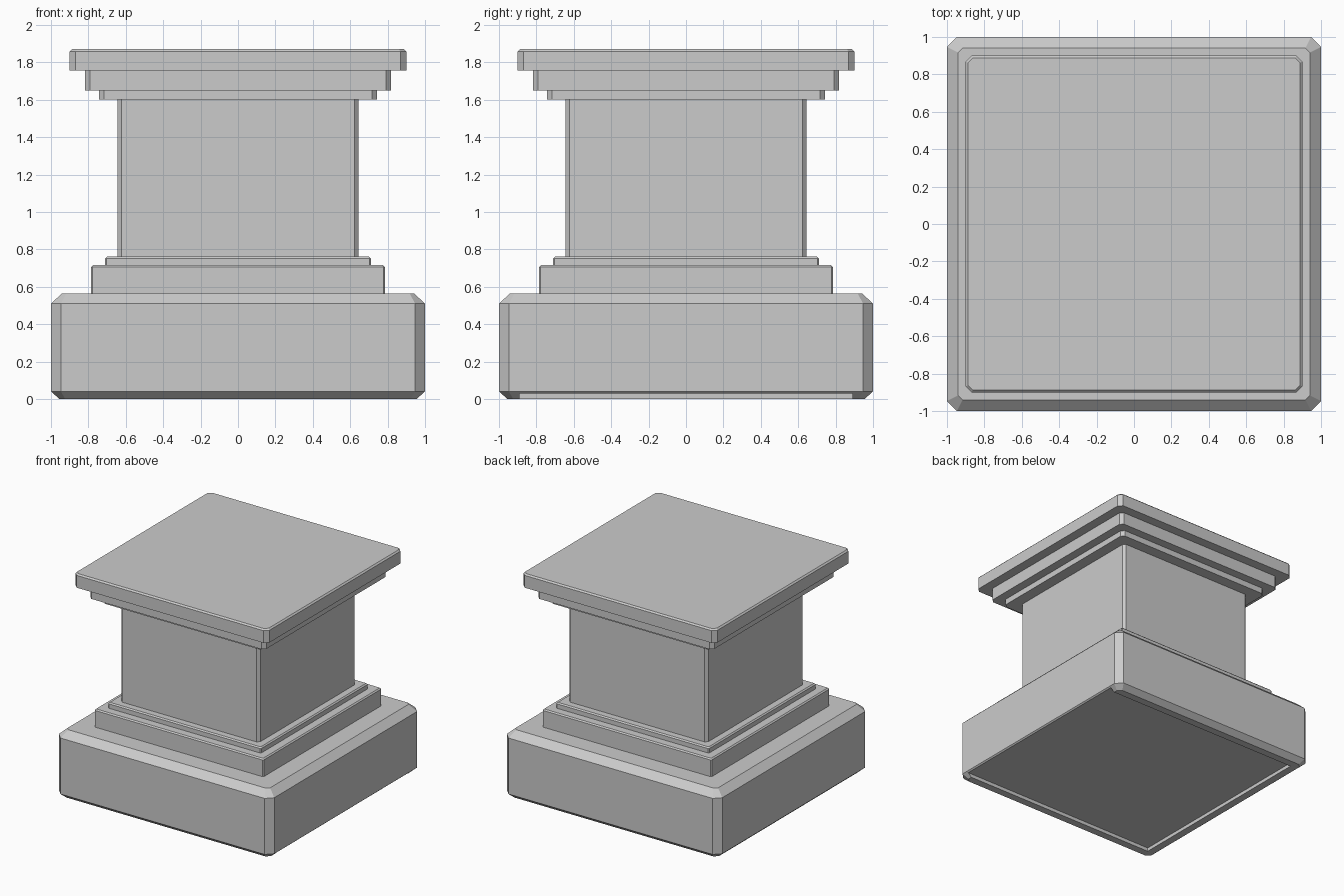
import bpy, bmesh

if "Cube" in bpy.data.objects:
    bpy.data.objects.remove(bpy.data.objects["Cube"])


def block(name, half, z0, z1, corner=0.0, top=(0, 0), bottom=(0, 0)):
    """Square block with chamfered uprights; top/bottom are (inset, height) bevels."""
    levels = [(half, z0 + bottom[1]), (half, z1 - top[1])]
    if bottom[1]:
        levels.insert(0, (half - bottom[0], z0))
    if top[1]:
        levels.append((half - top[0], z1))
    bm = bmesh.new()
    rings = []
    for h, z in levels:
        # the cut plane of each upright chamfer narrows along with the bevel
        c = max(corner - (half - h) * 0.5, 0.005)
        pts = []
        x, y, dx, dy = h, -h + c, h - c, -h
        for _ in range(4):
            pts += [(dx, dy), (x, y)]
            x, y, dx, dy = -y, x, -dy, dx
        rings.append([bm.verts.new((px, py, z)) for px, py in pts])
    for a, b in zip(rings, rings[1:]):
        for i in range(8):
            j = (i + 1) % 8
            bm.faces.new((a[i], a[j], b[j], b[i]))
    bm.faces.new(rings[0][::-1])
    bm.faces.new(rings[-1])
    bmesh.ops.recalc_face_normals(bm, faces=bm.faces)
    mesh = bpy.data.meshes.new(name)
    bm.to_mesh(mesh)
    bm.free()
    ob = bpy.data.objects.new(name, mesh)
    bpy.context.collection.objects.link(ob)
    return ob


# Heavy chamfered base
base = block("base", 1.0, 0.0, 0.565, 0.053, top=(0.06, 0.055), bottom=(0.045, 0.04))

# Shallow recess underneath, open on the right side
bpy.ops.mesh.primitive_cube_add(size=1, location=(0.105, 0, -0.035))
cutter = bpy.context.object
cutter.name = "recess_cutter"
cutter.scale = (1.99, 1.78, 0.13)
cutter.hide_render = True
cutter.display_type = 'WIRE'
cut = base.modifiers.new("recess", 'BOOLEAN')
cut.operation = 'DIFFERENCE'
cut.object = cutter
cut.solver = 'EXACT'

# Stepped mouldings at the foot of the shaft
block("lower_step", 0.785, 0.565, 0.715, 0.008, top=(0.01, 0.01))
block("upper_step", 0.71, 0.715, 0.762, 0.008, top=(0.01, 0.01))

# Shaft
block("shaft", 0.645, 0.762, 1.6, 0.022)

# Stepped cap
block("cap_lower", 0.742, 1.6, 1.65, 0.026)
block("cap_middle", 0.817, 1.65, 1.755, 0.027)
block("cap_top", 0.9, 1.755, 1.87, 0.032, top=(0.012, 0.012))
